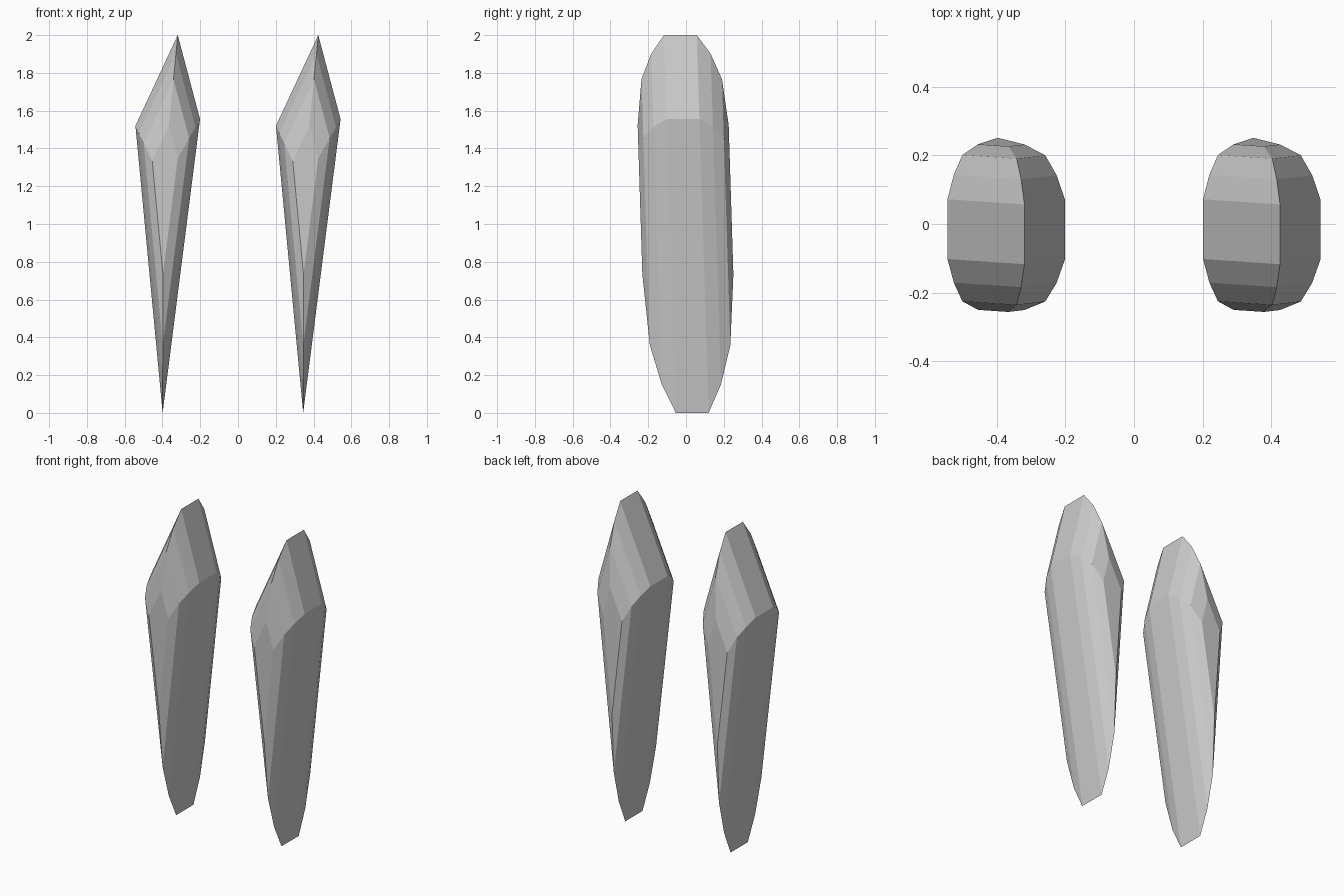
import bpy, bmesh

if "Cube" in bpy.data.objects:
    bpy.data.objects.remove(bpy.data.objects["Cube"])

# Kite cross-section (x, z): top, right, bottom, left, and the point it shrinks towards
KITE = [(0.08, 2.0), (0.198, 1.555), (0.0, 0.0), (-0.144, 1.52)]
CENTRE = (0.003, 1.212)
# Half depth and scale of each ring from the middle outwards
RINGS = [(0.087, 1.0), (0.157, 0.875), (0.213, 0.705), (0.241, 0.395)]


def shard(name, x):
    bm = bmesh.new()
    steps = [(-y, s) for y, s in reversed(RINGS)] + RINGS
    loops = []
    for y, s in steps:
        loop = []
        for px, pz in KITE:
            vx = CENTRE[0] + s * (px - CENTRE[0])
            vz = CENTRE[1] + s * (pz - CENTRE[1])
            # slight backward lean of the whole shard
            loop.append(bm.verts.new((x + vx, y + 0.033 - 0.0315 * vz, vz)))
        loops.append(loop)
    for a, b in zip(loops, loops[1:]):
        for i in range(4):
            j = (i + 1) % 4
            bm.faces.new((a[i], a[j], b[j], b[i]))
    # end caps
    bm.faces.new(loops[0])
    bm.faces.new(loops[-1])
    bmesh.ops.recalc_face_normals(bm, faces=bm.faces)
    mesh = bpy.data.meshes.new(name)
    bm.to_mesh(mesh)
    bm.free()
    bpy.context.collection.objects.link(bpy.data.objects.new(name, mesh))


# Matching pair of shards
shard("left_shard", -0.399)
shard("right_shard", 0.345)
